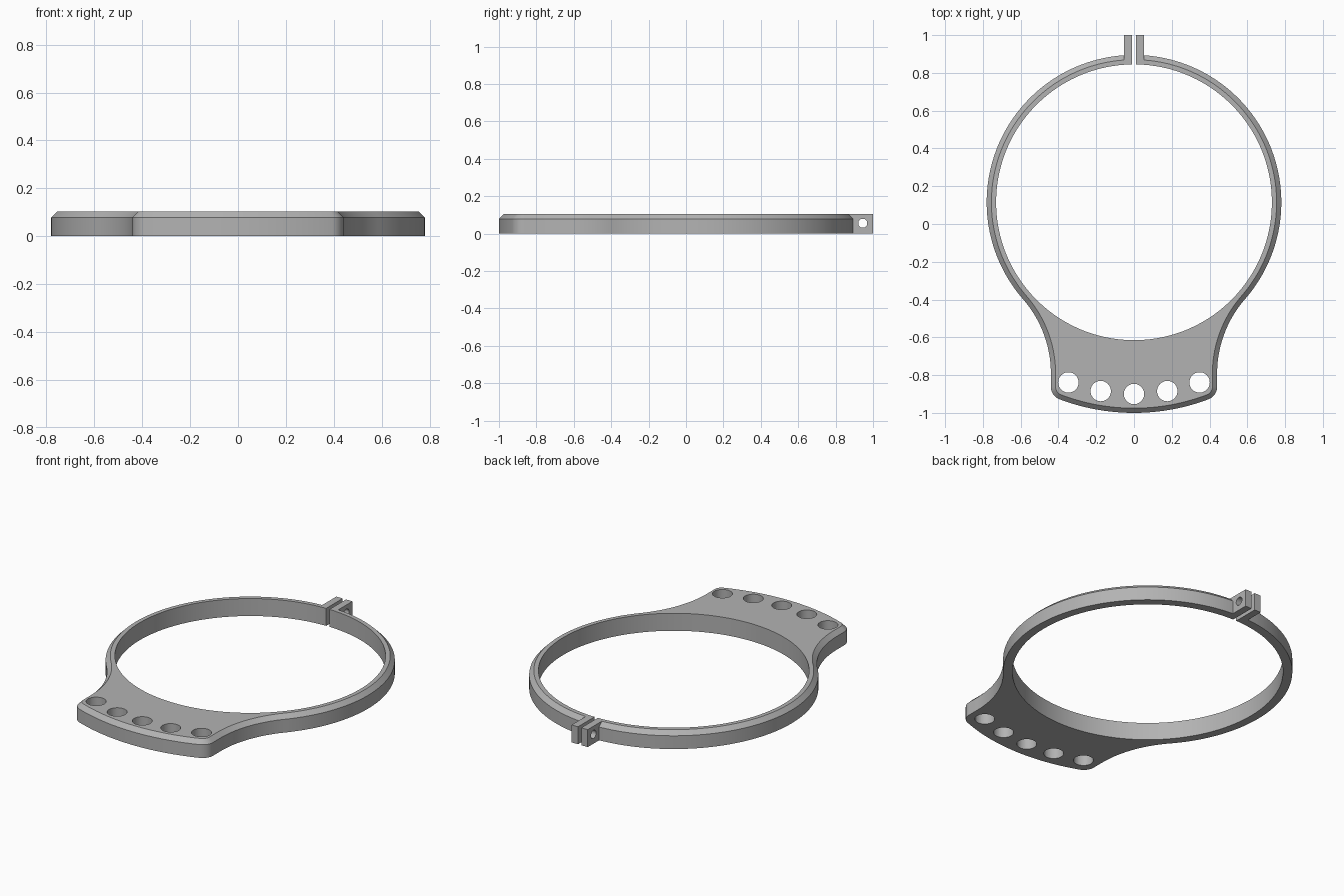
import bpy, bmesh, math
from mathutils import Vector, Matrix

cube = bpy.data.objects.get("Cube")
if cube:
    bpy.data.objects.remove(cube)

grey = bpy.data.materials.new("plain grey")
grey.use_nodes = True
colour = (0.45, 0.45, 0.45, 1)
grey.diffuse_color = colour
grey.node_tree.nodes["Principled BSDF"].inputs["Base Color"].default_value = colour

CENTRE = Vector((0, 0.115))           # ring centre
INNER, OUTER, FRONT = 0.73, 0.78, 1.115
HALF, FILLET, CORNER = 0.44, 0.6, 0.07
HEIGHT, SHOULDER, CHAMFER = 0.104, 0.079, 0.025
GAP = 0.011


def make_object(name, bm):
    bmesh.ops.recalc_face_normals(bm, faces=bm.faces)
    mesh = bpy.data.meshes.new(name)
    bm.to_mesh(mesh)
    bm.free()
    mesh.materials.append(grey)
    ob = bpy.data.objects.new(name, mesh)
    bpy.context.collection.objects.link(ob)
    return ob


def arc(centre, radius, start, end, steps):
    return [centre + radius * Vector((math.cos(a), math.sin(a)))
            for a in (start + (end - start) * i / steps for i in range(steps + 1))]


def half_outline(d):
    """Left half of the outer edge, inset by d, from the rear gap to the front middle."""
    fx = HALF + FILLET
    fillet = Vector((fx, CENTRE.y - math.sqrt((OUTER + FILLET) ** 2 - fx ** 2)))
    cx = HALF - CORNER
    corner = Vector((cx, CENTRE.y - math.sqrt((FRONT - CORNER) ** 2 - cx ** 2)))
    join = math.atan2(fillet.y - CENTRE.y, fx)
    turn = math.atan2(corner.y - CENTRE.y, cx)
    rear = math.acos(GAP / (OUTER - d))
    return (arc(CENTRE, OUTER - d, rear, join, 80)
            + arc(fillet, FILLET + d, join + math.pi, math.pi, 20)[1:]
            + arc(corner, CORNER - d, 0, turn, 10)
            + arc(CENTRE, FRONT - d, turn, -math.pi / 2, 16)[1:])


def full_outline(d):
    half = half_outline(d)
    return half + [Vector((-p.x, p.y)) for p in reversed(half[:-1])]


# Ring and front plate: one section swept round the open outline
edge, top_edge = full_outline(0), full_outline(CHAMFER)
inside = [CENTRE + (p - CENTRE).normalized() * INNER for p in edge]
for p in (inside[0], inside[-1]):
    p.x = math.copysign(GAP, p.x)
bm = bmesh.new()
rings = [[bm.verts.new((p.x, p.y, z)) for p in points] for points, z in
         ((inside, 0), (edge, 0), (edge, SHOULDER), (top_edge, HEIGHT), (inside, HEIGHT))]
for k, a in enumerate(rings):
    b = rings[(k + 1) % len(rings)]
    for i in range(len(a) - 1):
        bm.faces.new((a[i], a[i + 1], b[i + 1], b[i]))
for end in (0, -1):
    bm.faces.new([r[end] for r in rings])
plate = make_object("ring_and_front_plate", bm)

# Clamp lugs at the rear
lugs = []
for side, sx in (("left", 1), ("right", -1)):
    bm = bmesh.new()
    bmesh.ops.create_cube(bm, size=1, matrix=Matrix.Translation((sx * 0.032, 0.934, HEIGHT / 2))
                          @ Matrix.Diagonal((0.042, 0.132, HEIGHT, 1)))
    lugs.append(make_object(side + "_clamp_lug", bm))


def drill(name, targets, places, radius, turn=Matrix()):
    bm = bmesh.new()
    for p in places:
        bmesh.ops.create_cone(bm, cap_ends=True, segments=40, radius1=radius, radius2=radius,
                              depth=0.5, matrix=Matrix.Translation(p) @ turn)
    cutter = make_object(name, bm)
    for ob in targets:
        mod = ob.modifiers.new("holes", 'BOOLEAN')
        mod.operation, mod.solver, mod.object = 'DIFFERENCE', 'EXACT', cutter
        bpy.context.view_layer.update()
        graph = bpy.context.evaluated_depsgraph_get()
        mesh = bpy.data.meshes.new_from_object(ob.evaluated_get(graph))
        ob.modifiers.clear()
        ob.data = mesh
    bpy.data.objects.remove(cutter)


# Five holes on an arc through the plate, one bolt hole through the lugs
spots = [(1.015 * math.sin(math.radians(a)), CENTRE.y - 1.015 * math.cos(math.radians(a)), 0)
         for a in range(-20, 21, 10)]
drill("plate_hole_cutter", [plate], spots, 0.054)
drill("bolt_hole_cutter", lugs, [(0, 0.945, 0.055)], 0.024, Matrix.Rotation(math.pi / 2, 4, 'Y'))

# Smooth curved walls, sharp edges kept
bpy.ops.object.select_all(action='DESELECT')
for ob in [plate] + lugs:
    ob.select_set(True)
bpy.context.view_layer.objects.active = plate
bpy.ops.object.shade_smooth_by_angle(angle=math.radians(30))
